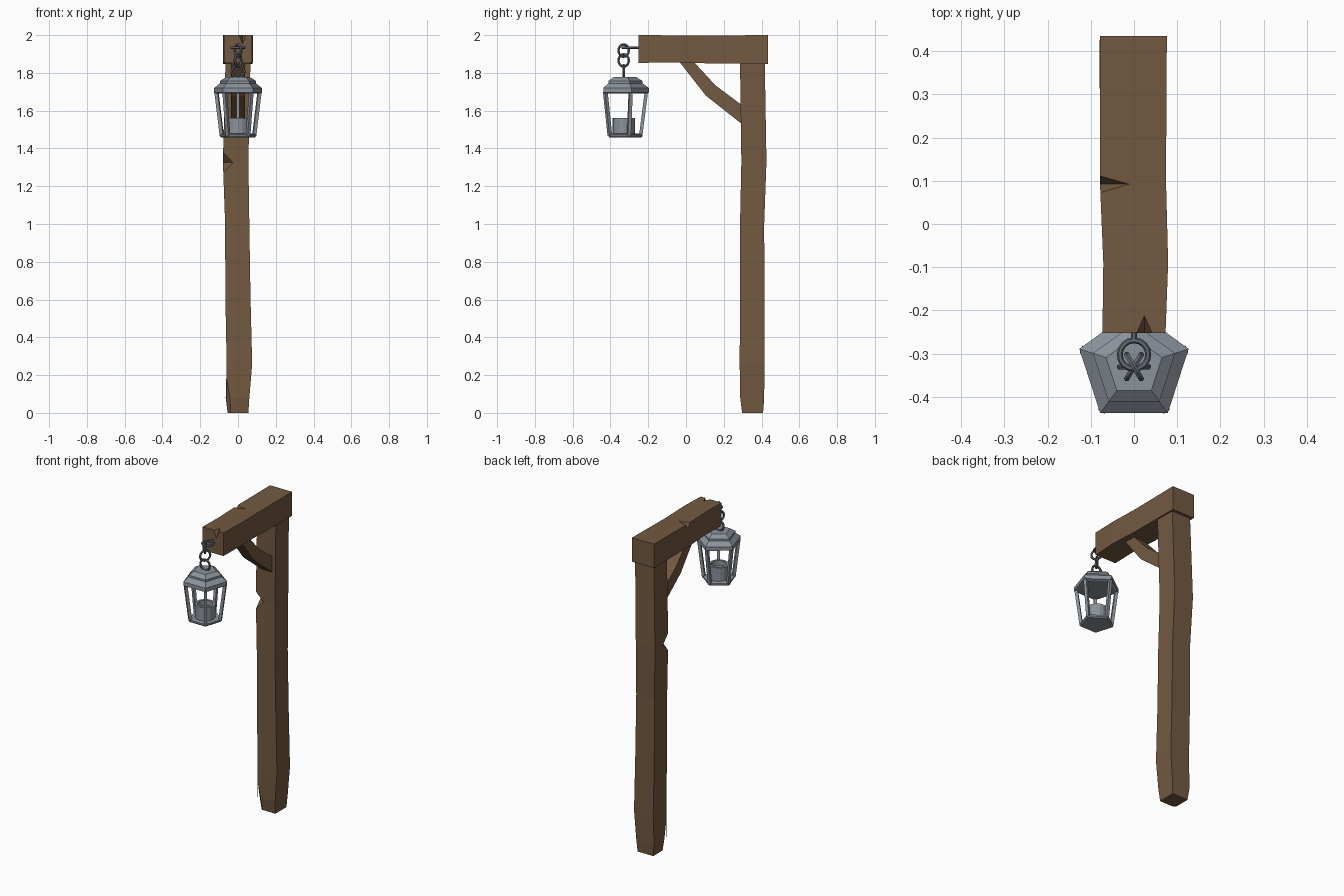
import bpy, bmesh, math
from mathutils import Vector, Matrix

if "Cube" in bpy.data.objects:
    bpy.data.objects.remove(bpy.data.objects["Cube"], do_unlink=True)


def material(name, rgb):
    m = bpy.data.materials.new(name)
    m.use_nodes = True
    m.diffuse_color = (*rgb, 1)
    m.node_tree.nodes["Principled BSDF"].inputs["Base Color"].default_value = (*rgb, 1)
    return m


WOOD = material("brown wood", (0.17, 0.10, 0.052))
METAL = material("grey metal", (0.26, 0.29, 0.33))
DARK = material("dark grey metal", (0.13, 0.145, 0.165))


def finish(name, bm, mat):
    bmesh.ops.recalc_face_normals(bm, faces=bm.faces)
    mesh = bpy.data.meshes.new(name)
    bm.to_mesh(mesh)
    bm.free()
    mesh.materials.append(mat)
    ob = bpy.data.objects.new(name, mesh)
    bpy.context.collection.objects.link(ob)
    return ob


def loft(name, rings, mat):
    """Skin a list of equal-length point rings and cap both ends."""
    bm = bmesh.new()
    loops = [[bm.verts.new(p) for p in ring] for ring in rings]
    for a, b in zip(loops, loops[1:]):
        for i in range(len(a)):
            j = (i + 1) % len(a)
            bm.faces.new((a[i], a[j], b[j], b[i]))
    bm.faces.new(loops[0])
    bm.faces.new(loops[-1])
    return finish(name, bm, mat)


def notch(ob, corner, inward, ridge, depth, half):
    """Cut a V-shaped chip into an edge of a timber."""
    corner, inward, ridge = Vector(corner), Vector(inward).normalized(), Vector(ridge).normalized()
    spread = inward.cross(ridge)
    out = 1.0
    tri = [corner + inward * depth,
           corner - inward * depth * out + spread * half * (1 + out),
           corner - inward * depth * out - spread * half * (1 + out)]
    cutter = loft("chip_cutter", [[p + ridge * s for p in tri] for s in (-0.2, 0.2)], WOOD)
    mod = ob.modifiers.new("chip", "BOOLEAN")
    mod.operation, mod.solver, mod.object = "DIFFERENCE", "EXACT", cutter
    bpy.context.view_layer.objects.active = ob
    bpy.ops.object.modifier_apply(modifier=mod.name)
    bpy.data.objects.remove(cutter, do_unlink=True)


# Crooked upright post: z, x range, y range
post_rows = [(0, -.055, .055, .297, .408), (.08, -.065, .06, .287, .414),
             (.26, -.06, .075, .284, .415), (.62, -.067, .066, .286, .415),
             (1.0, -.068, .06, .286, .414), (1.33, -.08, .055, .293, .426),
             (1.86, -.066, .066, .286, .417)]
post = loft("post", [[(a, c, z), (b, c, z), (b, d, z), (a, d, z)]
                     for z, a, b, c, d in post_rows], WOOD)
notch(post, (-.08, .293, 1.325), (1, 1, 0), (1, -1, 0), .038, .055)
notch(post, (-.055, .297, 0), (1, 1, 0), (1, -1, 0), .012, .09)

# Cross beam: y, x range, z range
beam_rows = [(-.252, -.073, .073, 1.853, 2.0), (-.09, -.071, .079, 1.855, 1.999),
             (.1, -.079, .074, 1.851, 1.998), (.435, -.079, .076, 1.848, 2.0)]
beam = loft("beam", [[(a, y, c), (b, y, c), (b, y, d), (a, y, d)]
                     for y, a, b, c, d in beam_rows], WOOD)
notch(beam, (-.077, .092, 2.0), (.5, 0, -1), (1, 0, .5), .031, .02)
notch(beam, (.024, -.252, 2.0), (0, 1, -.8), (0, .8, 1), .031, .018)

# Angled brace between post and beam
brace_rows = [((-.04, 1.865), (.035, 1.865)), ((.105, 1.68), (.155, 1.735)),
              ((.295, 1.53), (.295, 1.63))]
loft("brace", [[(-.037, *a), (.037, *a), (.037, *b), (-.037, *b)]
               for a, b in brace_rows], WOOD)

# Five-sided lantern
CY = -0.33


def corner(i, r, z):
    t = math.radians(90 + 72 * i)
    return Vector((r * math.cos(t), CY + r * math.sin(t), z))


def pentagons(name, rows):
    return loft(name, [[corner(i, r, z) for i in range(5)] for r, z in rows], METAL)


pentagons("lantern_lid", [(.118, 1.69), (.133, 1.695), (.133, 1.72), (.1, 1.745),
                          (.1, 1.757), (.068, 1.777)])
pentagons("lantern_base", [(.093, 1.458), (.1, 1.465), (.1, 1.475), (.093, 1.478)])

for i in range(5):
    rings = []
    for r, z in ((.09, 1.466), (.12, 1.7)):
        c = corner(i, r, z)
        radial = (c - Vector((0, CY, z))).normalized() * .009
        side = Vector((-radial.y, radial.x, 0))
        rings.append([c + radial + side, c + radial - side, c - radial - side, c - radial + side])
    loft(f"lantern_bar_{i + 1}", rings, METAL)

# Hollow candle cup
cup_rows = [(.06, 1.47), (.06, 1.562), (.045, 1.562), (.045, 1.53)]
cup = loft("candle_cup", [[(r * math.cos(k * math.tau / 16), CY + r * math.sin(k * math.tau / 16), z)
                           for k in range(16)] for r, z in cup_rows], METAL)


# Chain rings, each lying in the plane square to its axis
def ring(name, centre, axis, major, minor=.007):
    turn = Vector(axis).to_track_quat("Z", "Y").to_matrix().to_4x4()
    place = Matrix.Translation(centre) @ turn
    bm = bmesh.new()
    n, m = 16, 6
    grid = []
    for i in range(n):
        t = i * math.tau / n
        row = []
        for j in range(m):
            u = j * math.tau / m
            d = major + minor * math.cos(u)
            row.append(bm.verts.new(place @ Vector((d * math.cos(t), d * math.sin(t), minor * math.sin(u)))))
        grid.append(row)
    for i in range(n):
        for j in range(m):
            a, b = grid[i], grid[(i + 1) % n]
            k = (j + 1) % m
            bm.faces.new((a[j], b[j], b[k], a[k]))
    return finish(name, bm, DARK)


ring("beam_eye", (0, -.302, 1.933), (0, 0, 1), .033)
ring("upper_link", (0, CY, 1.918), (1, .6, 0), .032)
ring("lower_link", (0, CY, 1.866), (1, -.6, 0), .032)
ring("lantern_loop", (0, CY, 1.808), (0, 1, 0), .033)
loft("eye_stem", [[(.007 * math.cos(k * math.tau / 6), y, 1.933 + .007 * math.sin(k * math.tau / 6))
                   for k in range(6)] for y in (-.27, -.24)], DARK)
